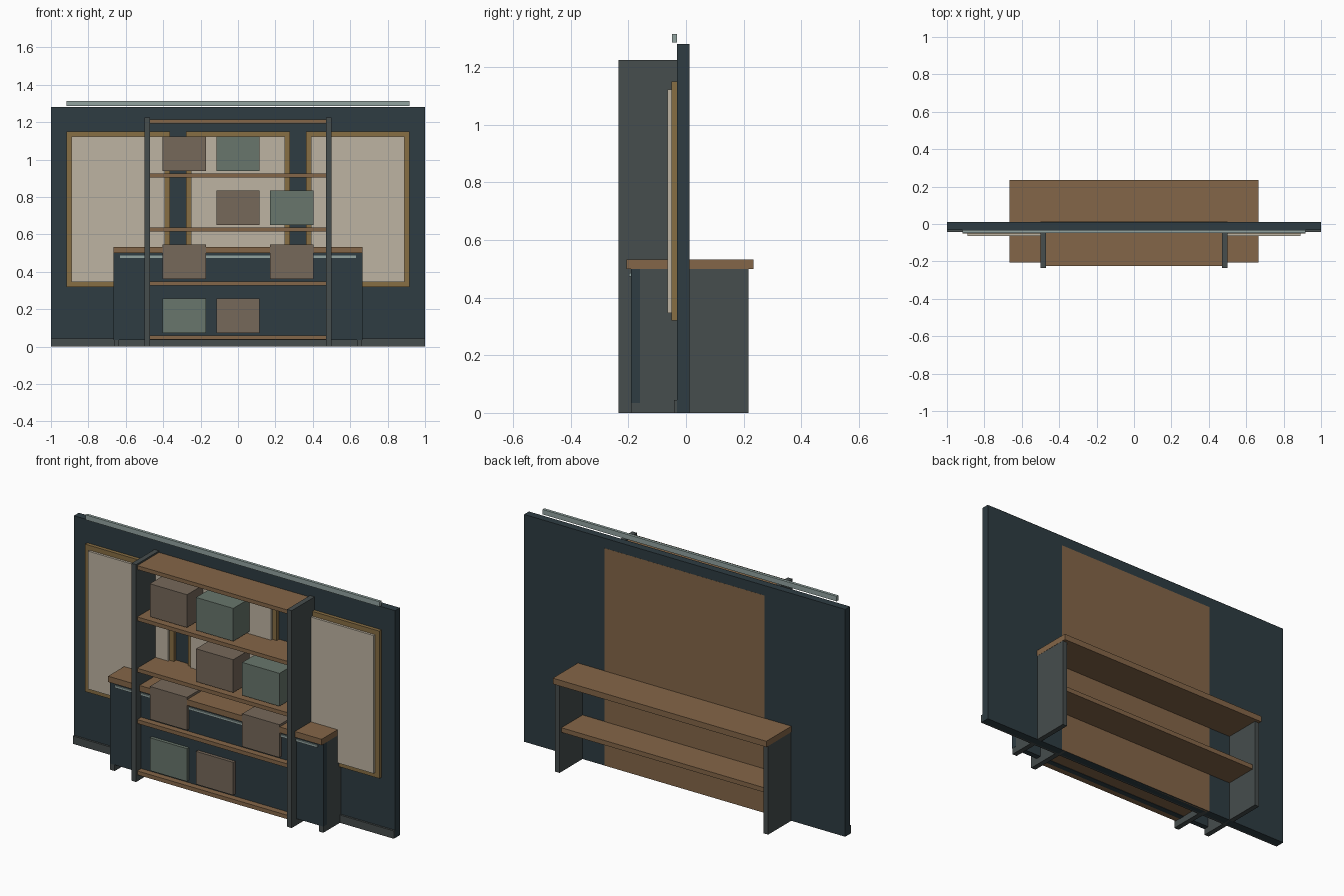
import bpy

if "Cube" in bpy.data.objects:
    bpy.data.objects.remove(bpy.data.objects["Cube"])


def material(name, r, g, b):
    lin = [((c / 255 + 0.055) / 1.055) ** 2.4 for c in (r, g, b)]
    m = bpy.data.materials.new(name)
    m.diffuse_color = (*lin, 1)
    m.use_nodes = True
    m.node_tree.nodes["Principled BSDF"].inputs["Base Color"].default_value = m.diffuse_color
    return m


TEAL = material("dark_teal", 46, 60, 66)
GREY = material("dark_grey", 70, 77, 77)
WOOD = material("wood", 132, 102, 72)
GOLD = material("gold_frame", 135, 110, 68)
CREAM = material("cream", 190, 180, 162)
SILVER = material("pale_metal", 146, 163, 160)
BROWN = material("box_brown", 118, 104, 90)
GREEN = material("box_green", 104, 118, 108)


def box(name, x, y, z, mat):
    """Box given by (min, max) pairs on each axis."""
    bpy.ops.mesh.primitive_cube_add(
        size=1, location=[(a + b) / 2 for a, b in (x, y, z)])
    o = bpy.context.object
    o.name = name
    o.scale = [b - a for a, b in (x, y, z)]
    bpy.ops.object.transform_apply(location=False, rotation=False, scale=True)
    o.data.materials.append(mat)
    return o


def pair(name, x, y, z, mat):
    """Mirrored left and right boxes."""
    box(name + "_right", x, y, z, mat)
    box(name + "_left", (-x[1], -x[0]), y, z, mat)


# Wall with skirting and light bar
box("wall", (-1, 1), (-0.031, 0.012), (0, 1.28), TEAL)
box("skirting", (-1, 1), (-0.042, -0.031), (0, 0.044), GREY)
box("light_bar", (-0.916, 0.916), (-0.048, -0.032), (1.286, 1.314), SILVER)

# Three framed panels
for i, cx in enumerate((-0.64, 0, 0.64)):
    box(f"picture_frame_{i}", (cx - 0.277, cx + 0.277), (-0.051, -0.031),
        (0.32, 1.15), GOLD)
    box(f"picture_panel_{i}", (cx - 0.25, cx + 0.25), (-0.064, -0.051),
        (0.346, 1.123), CREAM)

# Counter
box("counter_top", (-0.665, 0.665), (-0.206, 0.235), (0.5, 0.533), WOOD)
pair("counter_side", (0.636, 0.664), (-0.189, 0.217), (0, 0.5), GREY)
box("counter_front", (-0.665, 0.665), (-0.19, -0.159), (0.035, 0.5), TEAL)
box("counter_trim", (-0.63, 0.63), (-0.197, -0.19), (0.473, 0.486), SILVER)
box("counter_shelf", (-0.636, 0.636), (-0.159, 0.2), (0.222, 0.248), WOOD)

# Shelving unit
pair("shelf_side", (0.47, 0.499), (-0.235, 0.012), (0, 1.224), GREY)
box("shelf_back", (-0.499, 0.499), (0, 0.0125), (0, 1.224), WOOD)
SHELF_TOPS = [0.059 + 0.289 * i for i in range(5)]
for i, top in enumerate(SHELF_TOPS):
    box(f"shelf_board_{i}", (-0.47, 0.47), (-0.225, 0), (top - 0.022, top), WOOD)

# Storage boxes: (shelf, column, colour)
for level, col, mat in ((0, -1, GREEN), (0, 0, BROWN), (1, -1, BROWN),
                        (1, 1, BROWN), (2, 0, BROWN), (2, 1, GREEN),
                        (3, -1, BROWN), (3, 0, GREEN)):
    cx, z = col * 0.288, SHELF_TOPS[level] + 0.013
    box(f"storage_box_{level}_{col + 1}", (cx - 0.116, cx + 0.116),
        (-0.208, -0.036), (z, z + 0.185), mat)
